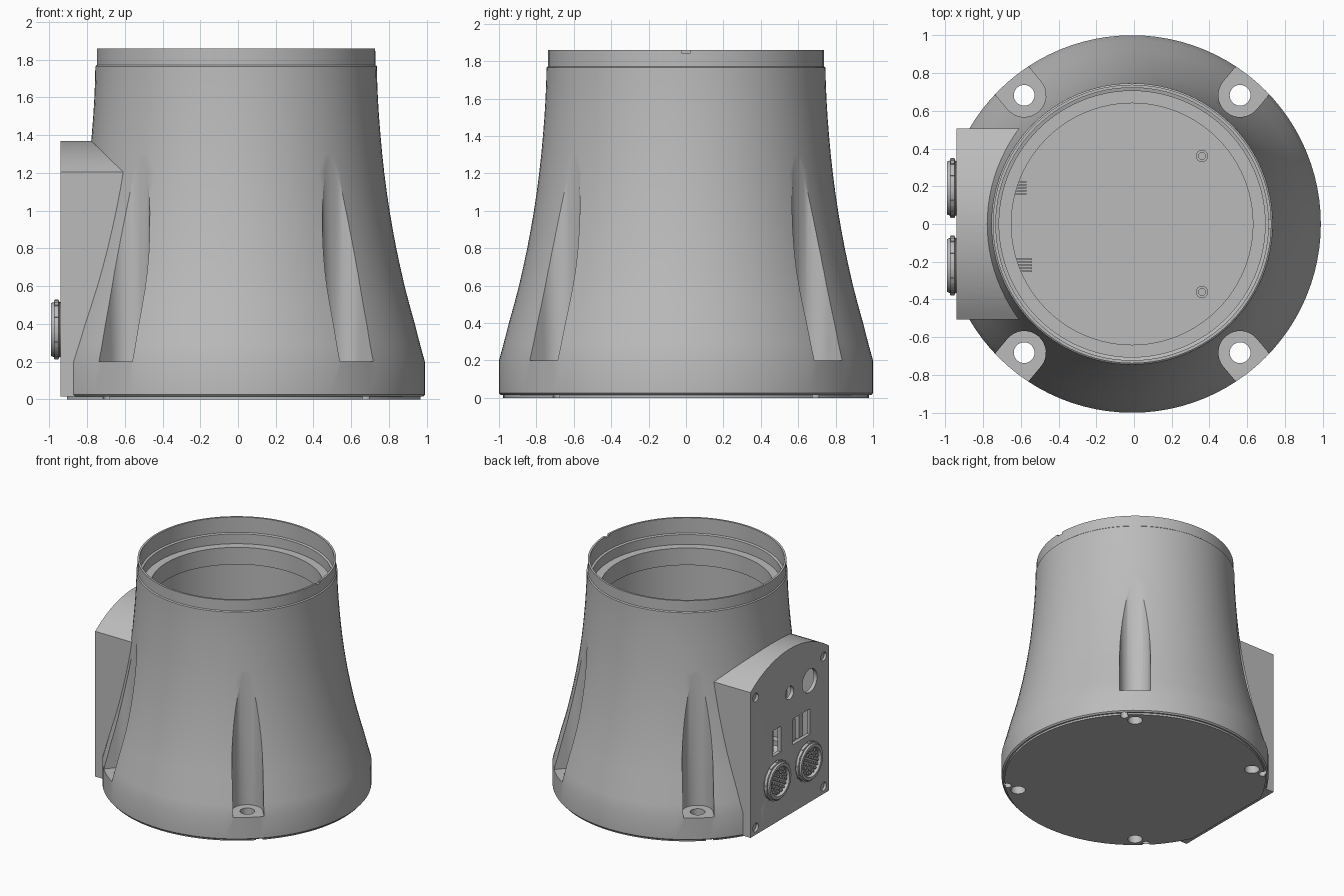
import bpy, bmesh
from math import pi, cos, sin, radians, asin
from mathutils import Matrix, Vector

if "Cube" in bpy.data.objects:
    bpy.data.objects.remove(bpy.data.objects["Cube"], do_unlink=True)

CX = -0.01           # axis of the round body
FACE = -0.94         # outer plane of the connector panel
AXIS = Matrix.Translation((CX, 0, 0))
OUT = Matrix.Rotation(-pi / 2, 4, 'Y')   # turns local z towards -x

grey = bpy.data.materials.new("cast_grey")
grey.use_nodes = True
grey.diffuse_color = (0.5, 0.5, 0.5, 1)
grey.node_tree.nodes["Principled BSDF"].inputs["Base Color"].default_value = grey.diffuse_color


def finish(name, bm):
    bmesh.ops.recalc_face_normals(bm, faces=bm.faces)
    me = bpy.data.meshes.new(name)
    bm.to_mesh(me)
    bm.free()
    me.materials.append(grey)
    ob = bpy.data.objects.new(name, me)
    bpy.context.collection.objects.link(ob)
    return ob


def lathe(name, profile, matrix=AXIS, seg=96):
    bm = bmesh.new()
    vs = [bm.verts.new((r, 0, z)) for r, z in profile]
    es = [bm.edges.new(p) for p in zip(vs, vs[1:])]
    bmesh.ops.spin(bm, geom=vs + es, axis=(0, 0, 1), cent=(0, 0, 0),
                   angle=2 * pi, steps=seg, use_duplicate=False)
    bmesh.ops.remove_doubles(bm, verts=bm.verts, dist=1e-5)
    bm.transform(matrix)
    return finish(name, bm)


def prism(bm, points, offset):
    face = bm.faces.new([bm.verts.new(p) for p in points])
    new = bmesh.ops.extrude_face_region(bm, geom=[face])["geom"]
    bmesh.ops.translate(bm, vec=offset,
                        verts=[v for v in new if isinstance(v, bmesh.types.BMVert)])


def rod(bm, r, depth, matrix, seg=24):
    bmesh.ops.create_cone(bm, cap_ends=True, segments=seg, radius1=r, radius2=r,
                          depth=depth, matrix=matrix)


def block(bm, lo, hi):
    lo, hi = Vector(lo), Vector(hi)
    bmesh.ops.create_cube(bm, size=1, matrix=Matrix.Translation((lo + hi) / 2)
                          @ Matrix.Diagonal((*(hi - lo), 1)))


def boolean(target, tool, op='DIFFERENCE'):
    tool.hide_render = True
    mod = target.modifiers.new("cut", 'BOOLEAN')
    mod.operation, mod.object, mod.solver = op, tool, 'EXACT'
    bpy.context.view_layer.objects.active = target
    bpy.ops.object.modifier_apply(modifier=mod.name)


def smooth(*obs):
    bpy.ops.object.select_all(action='DESELECT')
    for ob in obs:
        ob.select_set(True)
    bpy.context.view_layer.objects.active = obs[0]
    bpy.ops.object.shade_smooth_by_angle(angle=radians(30))


# Flared round housing
housing = lathe("housing", [
    (0, .015), (.99, .015), (1, .025), (1, .2), (.975, .29), (.947, .4), (.919, .5), (.893, .6),
    (.87, .7), (.849, .8), (.83, .9), (.813, 1), (.798, 1.1), (.785, 1.2), (.774, 1.3),
    (.765, 1.4), (.757, 1.5), (.751, 1.6), (.747, 1.7), (.746, 1.765), (.738, 1.772),
    (.738, 1.86), (0, 1.86)])

# Connector box with an arched top
bm = bmesh.new()
half, rise = .507, .165
R = (half ** 2 + rise ** 2) / (2 * rise)
a = asin(half / R)
arch = [(FACE, R * sin(a * t / 12), 1.205 + rise - R + R * cos(a * t / 12))
        for t in range(-12, 13)]
prism(bm, [(FACE, half, .015), (FACE, -half, .015)] + arch, (.4, 0, 0))
box = finish("box_form", bm)
boolean(housing, box, 'UNION')

# Hollow interior with a stepped seat below the rim
bore = lathe("bore_cutter", [
    (0, .06), (.7, .06), (.7, 1.49), (.64, 1.51), (.64, 1.65), (.705, 1.65),
    (.705, 1.73), (.722, 1.735), (.722, 1.95), (0, 1.95)])
boolean(housing, bore)

# Panel trim, box cavity and rim notch
bm = bmesh.new()
block(bm, (FACE - .3, -.8, -.1), (FACE, .8, 1.5))
trim = finish("trim_cutter", bm)
boolean(housing, trim)
bm = bmesh.new()
block(bm, (FACE + .03, -.45, .1), (-.6, .45, 1.1))
block(bm, (.65, -.025, 1.845), (.8, .025, 1.9))
cavity = finish("cavity_cutter", bm)
boolean(housing, cavity)

# Four bolt pockets: upright slots open to the outside
pockets = bmesh.new()
holes = bmesh.new()
BOLT, SLOT = .89, .115
for sx in (-1, 1):
    for sy in (-1, 1):
        ang = radians(90 - sx * 40) if sy > 0 else radians(sx * 40 - 90)
        spin = AXIS @ Matrix.Rotation(ang, 4, 'Z')
        pts = [(1.15, SLOT), (1.15, -SLOT)]
        pts += [(BOLT - SLOT * sin(t * pi / 16), -SLOT * cos(t * pi / 16)) for t in range(17)]
        prism(pockets, [spin @ Vector((x, y, .2)) for x, y in pts], (0, 0, 1.25))
        at = spin @ Vector((BOLT, 0, .1))
        rod(holes, .055, .4, Matrix.Translation(at), 32)
        # dowel hole beside each bolt, underside only
        rod(holes, .03, .2, Matrix.Translation((at.x + sx * .105, at.y, 0)))
pockets = finish("pocket_cutter", pockets)
holes = finish("hole_cutter", holes)
boolean(housing, pockets)
boolean(housing, holes)

# Panel openings: round ports, slots and corner screw holes
bm = bmesh.new()
for y, z, r, depth in [(0, 1.01, .053, .2), (-.26, 1.01, .095, .2)] + [
        (s * .44, z, .035, .04) for s in (-1, 1) for z in (.075, 1.14)]:
    rod(bm, r, depth, Matrix.Translation((FACE, y, z)) @ OUT)
for y, w in ((.165, .052), (-.15, .115)):
    block(bm, (FACE - .1, y - w, .57), (FACE + .1, y + w, .78))
ports = finish("port_cutter", bm)
boolean(housing, ports)

# Base plate, slightly inset
base = lathe("base_plate", [(0, 0), (.978, 0), (.978, .03), (0, .03)])
trim.location.x = .035
bpy.context.view_layer.update()
boolean(base, trim)
boolean(base, holes)

# Sockets seen through the slots
bm = bmesh.new()
block(bm, (-.87, .11, .55), (-.7, .15, .8))
block(bm, (-.87, .17, .55), (-.7, .22, .68))
for y in (-.23, -.13):
    block(bm, (-.9, y, .55), (-.7, y + .05, .74))
block(bm, (-.85, -.28, .53), (-.7, -.02, .57))
inner_sockets = finish("inner_sockets", bm)

# Round connectors with pins outside and contact tails inside
parts = []
for side, y, tail in (("left", -.22, -.54), ("right", .19, -.57)):
    place = Matrix.Translation((FACE, y, .37)) @ OUT
    parts.append(lathe("connector_" + side, [
        (0, -.27), (.09, -.27), (.09, -.01), (.145, -.01), (.145, .006), (.155, .01), (.155, .034),
        (.146, .036), (.14, .05), (.118, .05), (.112, .025), (0, .025)], place, 48))
    bm = bmesh.new()
    for ring, count in ((0, 1), (.035, 6), (.065, 12), (.093, 18)):
        for i in range(count):
            t = 2 * pi * i / count
            rod(bm, .009, .02, place @ Matrix.Translation((ring * cos(t), ring * sin(t), .03)), 8)
    for i in range(5):
        ty = y - .034 + i * .016
        block(bm, (-.72, ty, .33), (tail, ty + .008, .41))
    # grip ribs around the nut
    for i in range(12):
        turn = place @ Matrix.Rotation(i * pi / 6, 4, 'Z') @ Matrix.Translation((.153, 0, .022))
        bmesh.ops.create_cube(bm, size=1, matrix=turn @ Matrix.Diagonal((.012, .03, .022, 1)))
    parts.append(finish("connector_pins_" + side, bm))

# Floor screws
for side, y in (("front", -.36), ("back", .36)):
    parts.append(lathe("floor_screw_" + side, [
        (0, .05), (.032, .05), (.032, .075), (.018, .075), (.018, .065), (0, .065)],
        Matrix.Translation((.36, y, 0)), 24))

for tool in (box, bore, trim, cavity, pockets, holes, ports):
    bpy.data.objects.remove(tool, do_unlink=True)
smooth(housing, base, inner_sockets, *parts)
